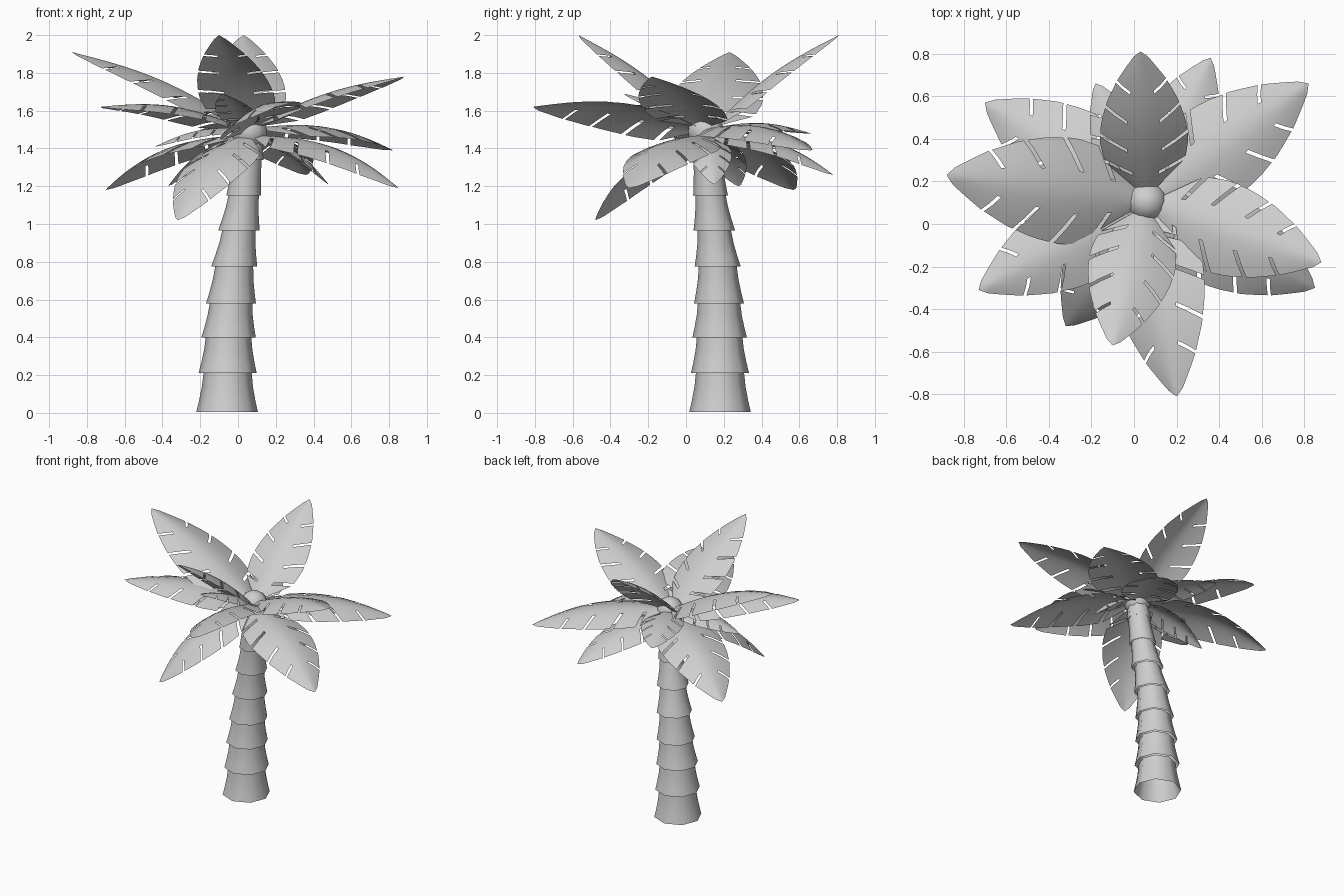
import bpy, bmesh, math
from mathutils import Matrix, Vector

cube = bpy.data.objects.get("Cube")
if cube:
    bpy.data.objects.remove(cube, do_unlink=True)

grey = bpy.data.materials.new("light_grey")
grey.use_nodes = True
colour = (0.62, 0.62, 0.62, 1)
grey.diffuse_color = colour
grey.node_tree.nodes["Principled BSDF"].inputs["Base Color"].default_value = colour


def finish(name, bm, angle):
    mesh = bpy.data.meshes.new(name)
    bm.to_mesh(mesh)
    bm.free()
    mesh.materials.append(grey)
    obj = bpy.data.objects.new(name, mesh)
    bpy.context.collection.objects.link(obj)
    bpy.ops.object.select_all(action='DESELECT')
    obj.select_set(True)
    bpy.context.view_layer.objects.active = obj
    bpy.ops.object.shade_smooth_by_angle(angle=math.radians(angle))


# Trunk: flared, open eight-sided collars stacked along a leaning line
SIDES = 8
collars = [  # x, y, z, lower radius, upper radius
    (-0.058, 0.18, 0.005, 0.163, 0.127),
    (-0.055, 0.18, 0.21, 0.154, 0.12),
    (-0.05, 0.178, 0.40, 0.144, 0.112),
    (-0.037, 0.175, 0.58, 0.132, 0.10),
    (-0.02, 0.168, 0.775, 0.122, 0.088),
    (0.005, 0.15, 0.965, 0.11, 0.08),
    (0.03, 0.13, 1.15, 0.092, 0.075),
    (0.05, 0.115, 1.34, 0.085, 0.07),
]
crown = Vector((0.06, 0.105, 1.49))


def trunk_collar(i):
    x, y, z, low, high = collars[i]
    start = Vector((x, y, z))
    end = Vector(collars[i + 1][:3]) if i + 1 < len(collars) else crown
    bm = bmesh.new()
    rings = []
    for t in (0, 0.3, 0.65, 1.03):
        c = start.lerp(end, t)
        r = high + (low - high) * max(0, 1 - t) ** 1.4
        rings.append([bm.verts.new((c.x + r * math.cos(a), c.y + r * math.sin(a), c.z))
                      for a in (math.tau * k / SIDES for k in range(SIDES))])
    for a, b in zip(rings, rings[1:]):
        for k in range(SIDES):
            n = (k + 1) % SIDES
            bm.faces.new((a[k], a[n], b[n], b[k]))
    finish(f"trunk_collar_{i + 1}", bm, 50)


for i in range(len(collars)):
    trunk_collar(i)

# Rounded bud at the top of the trunk
bm = bmesh.new()
bmesh.ops.create_uvsphere(bm, u_segments=12, v_segments=8, radius=0.095)
bmesh.ops.translate(bm, verts=bm.verts, vec=crown)
finish("crown_bud", bm, 60)

# Leaf outline: half width along the length, as a fraction of it
outline = [(0, 0.05), (0.08, 0.16), (0.2, 0.235), (0.35, 0.26), (0.5, 0.245),
           (0.65, 0.205), (0.8, 0.14), (0.9, 0.08), (0.96, 0.042), (1, 0)]
slits = (0.08, 0.24, 0.45, 0.67)
SLIT = 0.022
ROWS = (0, 0.2, 0.4, 0.7, 1)


def half_width(t):
    for (a, wa), (b, wb) in zip(outline, outline[1:]):
        if t <= b:
            return wa + (wb - wa) * (t - a) / (b - a)
    return 0


def leaf(name, tip, base_z, bow, roll=0):
    tip = Vector(tip)
    out = Vector((tip.x - crown.x, tip.y - crown.y, 0)).normalized()
    base = Vector((crown.x, crown.y, base_z)) + out * 0.05
    along = tip - base
    length = along.length
    along.normalize()
    across = Matrix.Rotation(math.radians(roll), 3, along) @ along.cross(Vector((0, 0, 1))).normalized()
    up = across.cross(along)

    # Stations along the rib, with a narrow gap column at every slit
    stations = [k / 16 for k in range(17)
                if all(not s - 0.02 < k / 16 < s + SLIT + 0.02 for s in slits)]
    stations = sorted(stations + list(slits) + [s + SLIT for s in slits])
    bm = bmesh.new()
    for side in (-1, 1):
        grid = []
        for u in stations:
            column = []
            for s in ROWS:
                # Columns sweep towards the tip as they near the edge
                t = min(1, u + 0.4 * s * math.sqrt(u) * (1 - u))
                w = half_width(t)
                lift = bow * math.sin(math.pi * t) - 0.28 * w * s ** 1.6
                p = base + length * (along * t + across * side * s * w + up * lift)
                column.append(bm.verts.new(p))
            grid.append(column)
        for i in range(len(stations) - 1):
            solid_rows = 2 if stations[i] in slits else len(ROWS) - 1
            for j in range(solid_rows):
                quad = [grid[i][j], grid[i + 1][j], grid[i + 1][j + 1], grid[i][j + 1]]
                bm.faces.new(quad)
    bmesh.ops.remove_doubles(bm, verts=bm.verts, dist=0.0005)
    bm.normal_update()
    for f in bm.faces:
        if f.normal.dot(up) < 0:
            f.normal_flip()
    finish(name, bm, 60)


# Crown of leaves: base height, bow, then tip positions with an optional roll
tiers = {
    "upright_leaf": (1.53, 0.05, [((0.03, 0.81, 2.0),), ((-0.10, -0.57, 2.0),),
                                  ((-0.88, 0.23, 1.91),), ((0.88, -0.18, 1.78),),
                                  ((-0.08, -0.33, 1.69),)]),
    "spreading_leaf": (1.51, 0.07, [((0.2, -0.81, 1.62), 20), ((-0.73, -0.31, 1.62),),
                                    ((0.82, 0.66, 1.39),), ((-0.18, 0.66, 1.48),),
                                    ((-0.44, 0.0, 1.41),)]),
    "drooping_leaf": (1.47, 0.09, [((0.85, -0.30, 1.19),), ((-0.32, -0.48, 1.02),),
                                   ((-0.70, 0.57, 1.18),), ((0.36, 0.78, 1.26),),
                                   ((0.48, 0.15, 1.21),), ((-0.37, 0.28, 1.2),)]),
}
for tier, (base_z, bow, leaves) in tiers.items():
    for n, (tip, *roll) in enumerate(leaves, 1):
        leaf(f"{tier}_{n}", tip, base_z, bow, *roll)
